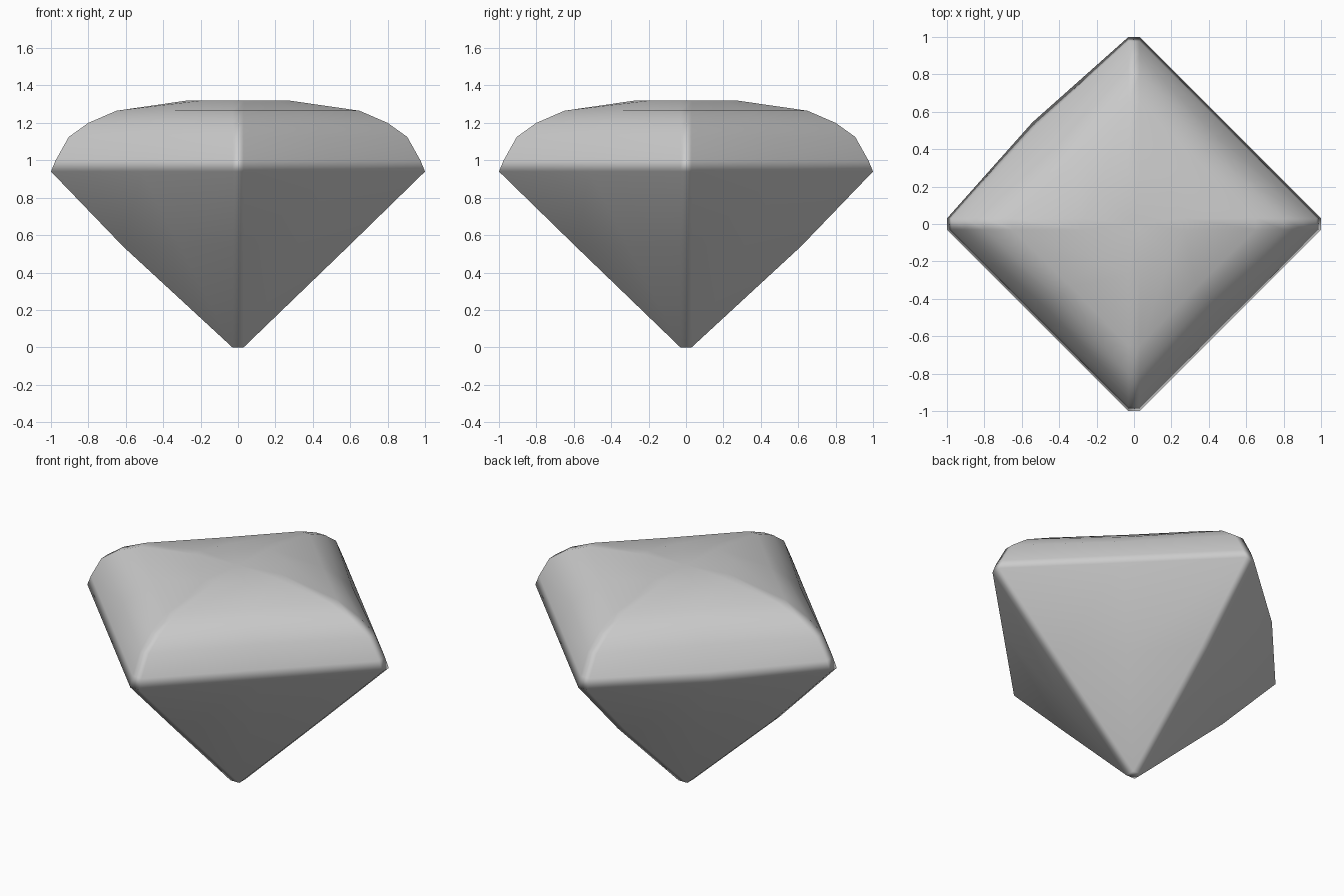
import bpy, bmesh
from math import pi, sqrt
from mathutils import Matrix, Vector

if "Cube" in bpy.data.objects:
    bpy.data.objects.remove(bpy.data.objects["Cube"])

C = 0.03  # half width of the narrow corner facets
# rings: height, corner reach, distance of face middle from axis (None = straight side)
RINGS = [
    (0.00, 0.03, 0.0424),
    (0.54, 0.59, None),
    (0.94, 1.00, None),
    (1.00, 0.975, None),
    (1.125, 0.905, 0.645),
    (1.20, 0.80, 0.565),
    (1.265, 0.65, 0.475),
    (1.32, 0.27, 0.27),
]
# small swelling of the back left face: extra reach at its corners and middle
BULGE = {0.54: (0.025, 0.02), 0.94: (0.0, 0.04), 1.00: (0.0, 0.03)}


def ring_points(z, reach, mid):
    pts = []
    mid = mid or (reach + C) / sqrt(2)
    dr, dm = BULGE.get(z, (0, 0))
    for k in range(4):
        r = reach + (dr if k in (1, 2) else 0)
        m = (mid + (dm if k == 1 else 0)) / sqrt(2)
        turn = Matrix.Rotation(k * pi / 2, 3, 'Z')
        pts += [turn @ Vector(p) for p in ((r, -C, z), (r, C, z), (m, m, z))]
    return pts


# cut stone: pointed base, narrow girdle and rounded crown
bm = bmesh.new()
loops = [[bm.verts.new(p) for p in ring_points(*r)] for r in RINGS]
for a, b in zip(loops, loops[1:]):
    n = len(a)
    for i in range(n):
        j = (i + 1) % n
        bm.faces.new((a[i], a[j], b[j], b[i]))
bm.faces.new(list(reversed(loops[0])))

# slightly sunken table on top
centre = bm.verts.new((0, 0, 1.315))
top = loops[-1]
for i in range(len(top)):
    bm.faces.new((top[i], top[(i + 1) % len(top)], centre))

bmesh.ops.remove_doubles(bm, verts=bm.verts, dist=0.002)
bmesh.ops.recalc_face_normals(bm, faces=bm.faces)
mesh = bpy.data.meshes.new("gemstone")
bm.to_mesh(mesh)
bm.free()
gem = bpy.data.objects.new("gemstone", mesh)
bpy.context.collection.objects.link(gem)
bpy.context.view_layer.objects.active = gem
gem.select_set(True)
bpy.ops.object.shade_smooth_by_angle(angle=pi / 3)
weighted = gem.modifiers.new("even_shading", 'WEIGHTED_NORMAL')
weighted.keep_sharp = True
